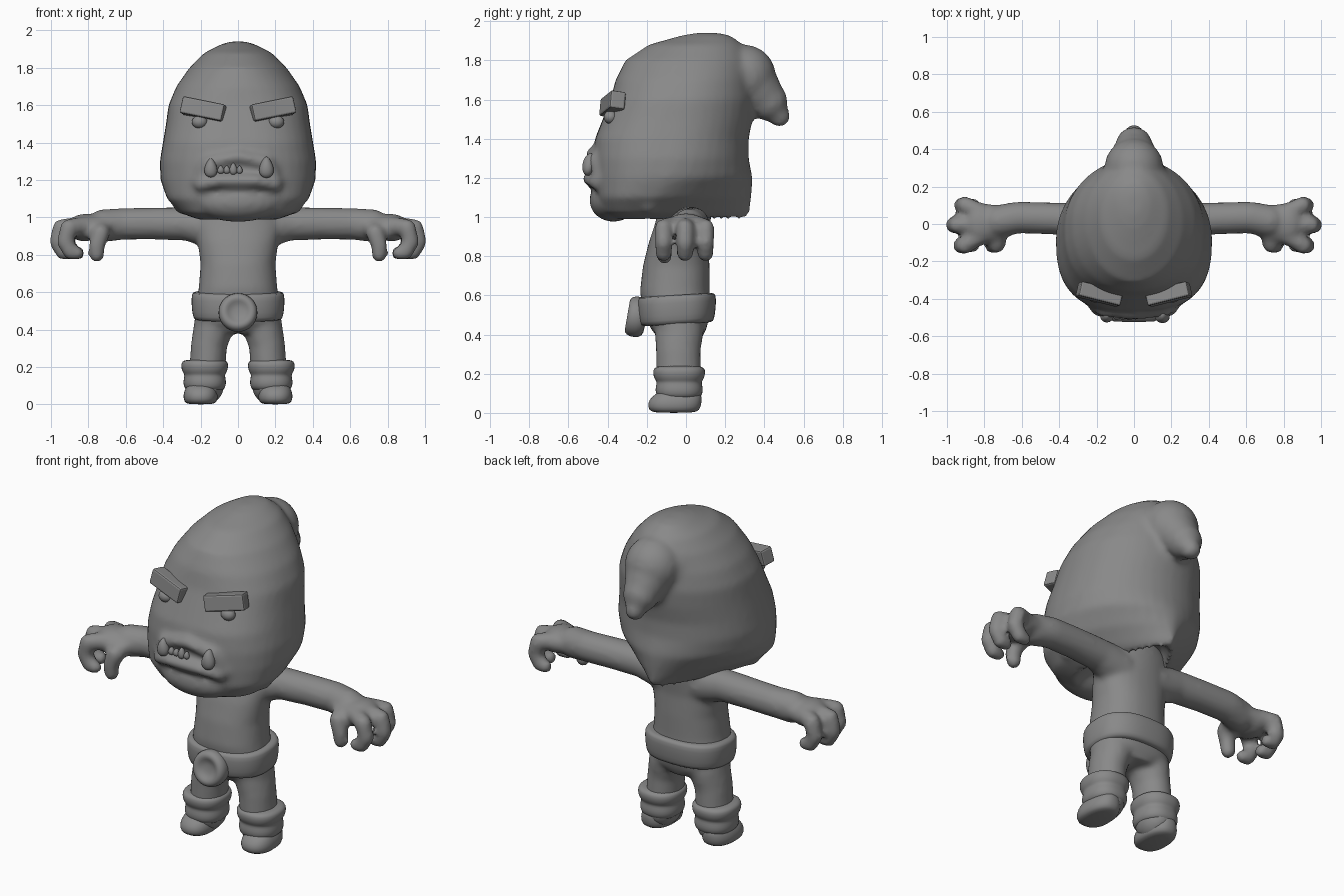
import bpy, bmesh, math
from mathutils import Matrix, Vector

if "Cube" in bpy.data.objects:
    bpy.data.objects.remove(bpy.data.objects["Cube"])

grey = bpy.data.materials.new("plain grey")
grey.diffuse_color = (0.25, 0.25, 0.25, 1)
grey.use_nodes = True
grey.node_tree.nodes["Principled BSDF"].inputs["Base Color"].default_value = grey.diffuse_color


def finish(bm, name, voxel=0, smooth=0, subsurf=0, bevel=0):
    """Turn a bmesh into an object; a voxel size melts overlapping pieces into one skin."""
    bmesh.ops.recalc_face_normals(bm, faces=bm.faces)
    mesh = bpy.data.meshes.new(name)
    for f in bm.faces:
        f.smooth = not bevel
    bm.to_mesh(mesh)
    bm.free()
    mesh.materials.append(grey)
    ob = bpy.data.objects.new(name, mesh)
    bpy.context.collection.objects.link(ob)
    if voxel:
        m = ob.modifiers.new("melt", 'REMESH')
        m.mode, m.voxel_size, m.use_smooth_shade = 'VOXEL', voxel, True
    if smooth:
        m = ob.modifiers.new("relax", 'SMOOTH')
        m.factor, m.iterations = 0.5, smooth
    if subsurf:
        m = ob.modifiers.new("round", 'SUBSURF')
        m.levels = m.render_levels = subsurf
    if bevel:
        m = ob.modifiers.new("soft edge", 'BEVEL')
        m.width, m.segments = bevel, 2
    return ob


def skin(bm, loops):
    """Bridge loops of points and cap both ends."""
    rows = [[bm.verts.new(p) for p in loop] for loop in loops]
    n = len(rows[0])
    for a, b in zip(rows, rows[1:]):
        for i in range(n):
            j = (i + 1) % n
            bm.faces.new((a[i], a[j], b[j], b[i]))
    bm.faces.new(rows[0][::-1])
    bm.faces.new(rows[-1])


def circle(n):
    return [(math.cos(i * math.tau / n), math.sin(i * math.tau / n)) for i in range(n)]


def ball(bm, loc, size, rot=None):
    mat = Matrix.Translation(loc) @ (rot or Matrix()) @ Matrix.Diagonal((*size, 1))
    lat = [math.radians(a) for a in (-87, -70, -52, -35, -17, 0, 17, 35, 52, 70, 87)]
    skin(bm, [[mat @ Vector((c * math.cos(a), s * math.cos(a), math.sin(a)))
               for c, s in circle(18)] for a in lat])


def limb(bm, points, squash=(1, 1, 1)):
    """Balls joined by tapered tubes along (x, y, z, radius) points."""
    sq = Matrix.Diagonal(squash)
    for p in points:
        ball(bm, p[:3], [p[3] * s for s in squash])
    for a, b in zip(points, points[1:]):
        pa, pb = Vector(a[:3]), Vector(b[:3])
        turn = (pb - pa).to_track_quat('Z', 'Y')
        skin(bm, [[p + sq @ (turn @ Vector((c * r, s * r, 0))) for c, s in circle(18)]
                  for p, r in ((pa, a[3]), (pb, b[3]))])


def loft(bm, rings, cx=0, n=40):
    """Rings: z, half width, front y, back y, widest y, front and back squareness."""
    loops = []
    for z, w, yf, yb, yc, ef, eb in rings:
        loop = []
        for c, s in circle(n):
            e = eb if s > 0 else ef
            depth = yb - yc if s > 0 else yc - yf
            x = w * math.copysign(abs(c) ** (2 / e), c)
            loop.append((cx + x, yc + depth * math.copysign(abs(s) ** (2 / e), s), z))
        loops.append(loop)
    skin(bm, loops)


# Hooded head, with hollow underside
bm = bmesh.new()
loft(bm, [(1.09, .14, -.18, .17, 0, 2, 2),
          (.985, .20, -.36, .30, -.18, 2.5, 1.4),
          (1.02, .30, -.43, .325, -.2, 2.8, 1.3),
          (1.10, .38, -.46, .335, -.17, 2.8, 1.5),
          (1.20, .415, -.475, .34, -.1, 2.6, 1.8),
          (1.30, .418, -.475, .32, -.08, 2.6, 2),
          (1.40, .402, -.465, .32, -.06, 2.6, 2),
          (1.50, .385, -.425, .34, -.04, 2.5, 2),
          (1.60, .372, -.385, .35, -.02, 2.4, 2),
          (1.70, .33, -.36, .34, 0, 2.2, 2),
          (1.80, .26, -.31, .33, .02, 2, 2),
          (1.88, .18, -.19, .29, .06, 2, 2),
          (1.925, .09, -.03, .23, .11, 2, 2),
          (1.94, .04, .05, .17, .11, 2, 2)])
# drooping hood tip
limb(bm, [(0, .14, 1.69, .23), (0, .30, 1.72, .16), (0, .42, 1.59, .10), (0, .477, 1.515, .056)])
# jaw, lower lip, arched upper lip and jowls
ball(bm, (0, -.37, 1.085), (.235, .125, .11))
limb(bm, [(-.20, -.455, 1.175, .035), (-.1, -.49, 1.195, .035),
          (.1, -.49, 1.195, .035), (.20, -.455, 1.175, .035)])
limb(bm, [(-.215, -.435, 1.19, .03), (-.16, -.465, 1.29, .035), (0, -.475, 1.325, .035),
          (.16, -.465, 1.29, .035), (.215, -.435, 1.19, .03)])
for s in (-1, 1):
    limb(bm, [(s * .335, -.2, 1.2, .07), (s * .29, -.19, 1.075, .06)])
finish(bm, "hooded_head", voxel=.018, smooth=5)

# Eyes and slanted brow blocks
for s, side in ((-1, "right"), (1, "left")):
    bm = bmesh.new()
    ball(bm, (s * .205, -.385, 1.51), (.042, .035, .035))
    finish(bm, side + "_eye")
    bm = bmesh.new()
    mat = (Matrix.Translation((s * .185, -.375, 1.577))
           @ Matrix.Rotation(s * math.radians(14), 4, 'Z')
           @ Matrix.Rotation(-s * math.radians(11), 4, 'Y')
           @ Matrix.Rotation(math.radians(-8), 4, 'X') @ Matrix.Diagonal((.235, .08, .092, 1)))
    bmesh.ops.create_cube(bm, size=1, matrix=mat)
    finish(bm, side + "_brow", bevel=.01)

# Tusks and small teeth: x, z, width, height
for i, (x, z, w, h) in enumerate([(-.145, 1.265, .033, .052), (.152, 1.268, .037, .058),
                                  (-.092, 1.255, .018, .022), (-.06, 1.255, .018, .022),
                                  (-.025, 1.26, .02, .032), (.008, 1.255, .016, .022)]):
    bm = bmesh.new()
    ball(bm, (x, -.495, z), (w, w * .9, h), Matrix.Rotation(math.radians(-12), 4, 'X'))
    for v in bm.verts:  # narrow towards the tip
        v.co.x = x + (v.co.x - x) * (1 - .35 * (v.co.z - z) / h)
    finish(bm, "tusk" if i < 2 else "tooth")

# Body skin: torso, arms, hands, legs
bm = bmesh.new()
loft(bm, [(.38, .15, -.14, .08, -.03, 2, 2),
          (.43, .235, -.18, .105, -.04, 2.4, 2.4),
          (.52, .225, -.22, .125, -.05, 2.4, 2.4),
          (.62, .21, -.235, .12, -.06, 2.3, 2.3),
          (.75, .20, -.22, .12, -.05, 2.3, 2.3),
          (.87, .215, -.19, .115, -.04, 2.3, 2.3),
          (.96, .24, -.16, .125, -.02, 2, 2),
          (1.04, .22, -.14, .13, 0, 2, 2),
          (1.12, .15, -.12, .12, 0, 2, 2)])
for s in (-1, 1):
    limb(bm, [(s * .12, 0, .94, .115), (s * .27, .02, .965, .09), (s * .45, .03, .967, .086),
              (s * .62, .035, .965, .085), (s * .72, .015, .955, .088)])
    # palm
    limb(bm, [(s * .70, .01, .955, .09), (s * .82, 0, .945, .115)], (.8, 1, .65))
    # three curled fingers
    for y0, y, x in ((-.06, -.115, .925), (0, -.005, .965), (.06, .10, .92)):
        limb(bm, [(s * .82, y0, .955, .05), (s * (x - .02), y, .945, .046),
                  (s * x, y, .87, .044), (s * (x - .03), y, .815, .042),
                  (s * (x - .065), y, .808, .036)])
    # thumb
    limb(bm, [(s * .73, -.04, .94, .055), (s * .735, -.105, .915, .05),
              (s * .755, -.115, .85, .043), (s * .755, -.11, .80, .04)])
    # leg
    limb(bm, [(s * .13, -.035, .42, .11), (s * .155, -.04, .32, .10), (s * .17, -.035, .10, .10)],
         (.97, 1.15, 1))
finish(bm, "body", voxel=.016, smooth=5)

# Belt and round buckle
bm = bmesh.new()
belt = [(.455, .215, -.21, .12), (.455, .237, -.235, .14), (.50, .247, -.247, .15),
        (.57, .25, -.25, .155), (.605, .245, -.245, .15), (.605, .215, -.21, .12)]
loft(bm, [(z, w, f, b, -.045, 2.5, 2.5) for z, w, f, b in belt])
for v in bm.verts:  # belt rides slightly lower at the front
    v.co.z += .06 * v.co.y
finish(bm, "belt", subsurf=1)

bm = bmesh.new()
tilt = Matrix.Translation((0, -.25, .49)) @ Matrix.Rotation(math.radians(80), 4, 'X')
loft(bm, [(z, r, -r, r, 0, 2, 2) for z, r in
          ((-.05, .08), (-.03, .104), (.025, .108), (.05, .09), (.052, .065), (.035, .045), (.03, .015))], n=20)
bm.transform(tilt)
finish(bm, "buckle", subsurf=1)

# Boot cuffs and feet
for s, side in ((-1, "right"), (1, "left")):
    bm = bmesh.new()
    cuff = [(.07, .09), (.085, .108), (.115, .116), (.145, .11), (.16, .108), (.175, .12),
            (.205, .127), (.232, .122), (.24, .095)]
    loft(bm, [(z, r, -.035 - r * 1.06, -.035 + r * 1.06, -.035, 2.3, 2.3) for z, r in cuff],
         cx=s * .178)
    finish(bm, side + "_boot_cuff", subsurf=1)
    bm = bmesh.new()
    foot = [(0, .065, -.16, .04), (.012, .088, -.19, .07), (.05, .094, -.197, .08),
            (.085, .082, -.175, .08), (.12, .06, -.12, .07)]
    loft(bm, [(z, w, f, b, -.07, 2.3, 2.3) for z, w, f, b in foot], cx=s * .20)
    finish(bm, side + "_foot", subsurf=1)
